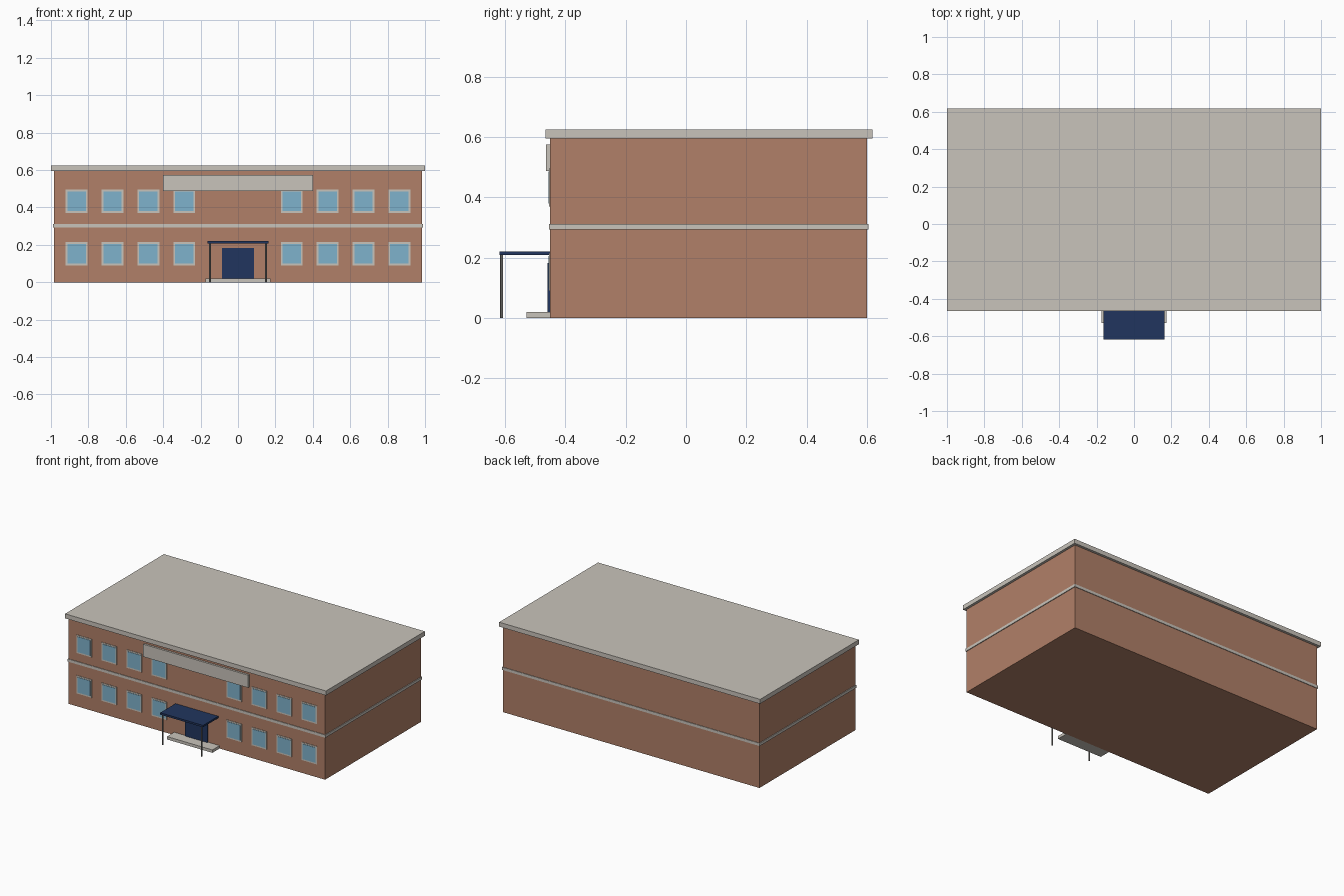
import bpy
import bmesh

cube = bpy.data.objects.get("Cube")
if cube:
    bpy.data.objects.remove(cube, do_unlink=True)


def material(name, rgb):
    mat = bpy.data.materials.new(name)
    mat.use_nodes = True
    mat.diffuse_color = (*rgb, 1)
    mat.node_tree.nodes["Principled BSDF"].inputs["Base Color"].default_value = (*rgb, 1)
    return mat


brick = material("brick", (0.44, 0.216, 0.138))
stone = material("pale stone", (0.584, 0.552, 0.497))
glass = material("blue glass", (0.212, 0.445, 0.604))
navy = material("navy", (0.015, 0.036, 0.112))
steel = material("grey steel", (0.2, 0.195, 0.185))


def finish(name, bm, mat):
    mesh = bpy.data.meshes.new(name)
    bm.to_mesh(mesh)
    bm.free()
    mesh.materials.append(mat)
    obj = bpy.data.objects.new(name, mesh)
    bpy.context.collection.objects.link(obj)
    return obj


def box(name, x, y, z, mat):
    """Box from its (low, high) range on each axis."""
    bm = bmesh.new()
    bmesh.ops.create_cube(bm, size=1)
    for v in bm.verts:
        v.co = [(a + b) / 2 + c * (b - a) for (a, b), c in zip((x, y, z), v.co)]
    return finish(name, bm, mat)


def post(name, x, y, radius, height):
    bm = bmesh.new()
    bmesh.ops.create_cone(bm, cap_ends=True, segments=12, radius1=radius,
                          radius2=radius, depth=height)
    obj = finish(name, bm, steel)
    obj.location = (x, y, height / 2)
    obj.data.shade_smooth()
    bpy.context.view_layer.objects.active = obj
    obj.select_set(True)
    bpy.ops.object.shade_smooth_by_angle()
    obj.select_set(False)


FRONT = -0.45
BACK = 0.60
HALF = 0.983

# Main block, floor band and overhanging flat roof
box("brick_walls", (-HALF, HALF), (FRONT, BACK), (0, 0.595), brick)
box("floor_band", (-0.988, 0.988), (FRONT - 0.004, BACK + 0.004), (0.293, 0.312), stone)
box("roof_slab", (-1, 1), (-0.465, 0.617), (0.594, 0.625), stone)

# Windows: two storeys, four on each side of the entrance
for storey, (low, high) in {"lower": (0.09, 0.215), "upper": (0.37, 0.496)}.items():
    for side, sign in (("right", -1), ("left", 1)):
        for i in range(4):
            x = sign * (0.287 + 0.192 * i)
            tag = f"{storey}_{side}_{i + 1}"
            box("window_frame_" + tag, (x - 0.058, x + 0.058),
                (FRONT - 0.003, FRONT + 0.01), (low, high), stone)
            box("window_glass_" + tag, (x - 0.049, x + 0.049),
                (FRONT - 0.0055, FRONT), (low + 0.01, high - 0.01), glass)

# Blank panel above the entrance
box("front_panel", (-0.402, 0.402), (-0.464, FRONT), (0.487, 0.574), stone)

# Entrance: step, door, canopy and its posts
box("entrance_step", (-0.174, 0.174), (-0.529, FRONT), (0, 0.02), stone)
box("entrance_door", (-0.085, 0.085), (-0.458, FRONT), (0.02, 0.183), navy)
box("canopy", (-0.164, 0.164), (-0.617, FRONT), (0.208, 0.221), navy)
for side, sign in (("right", -1), ("left", 1)):
    post("canopy_post_" + side, sign * 0.15, -0.611, 0.005, 0.208)
